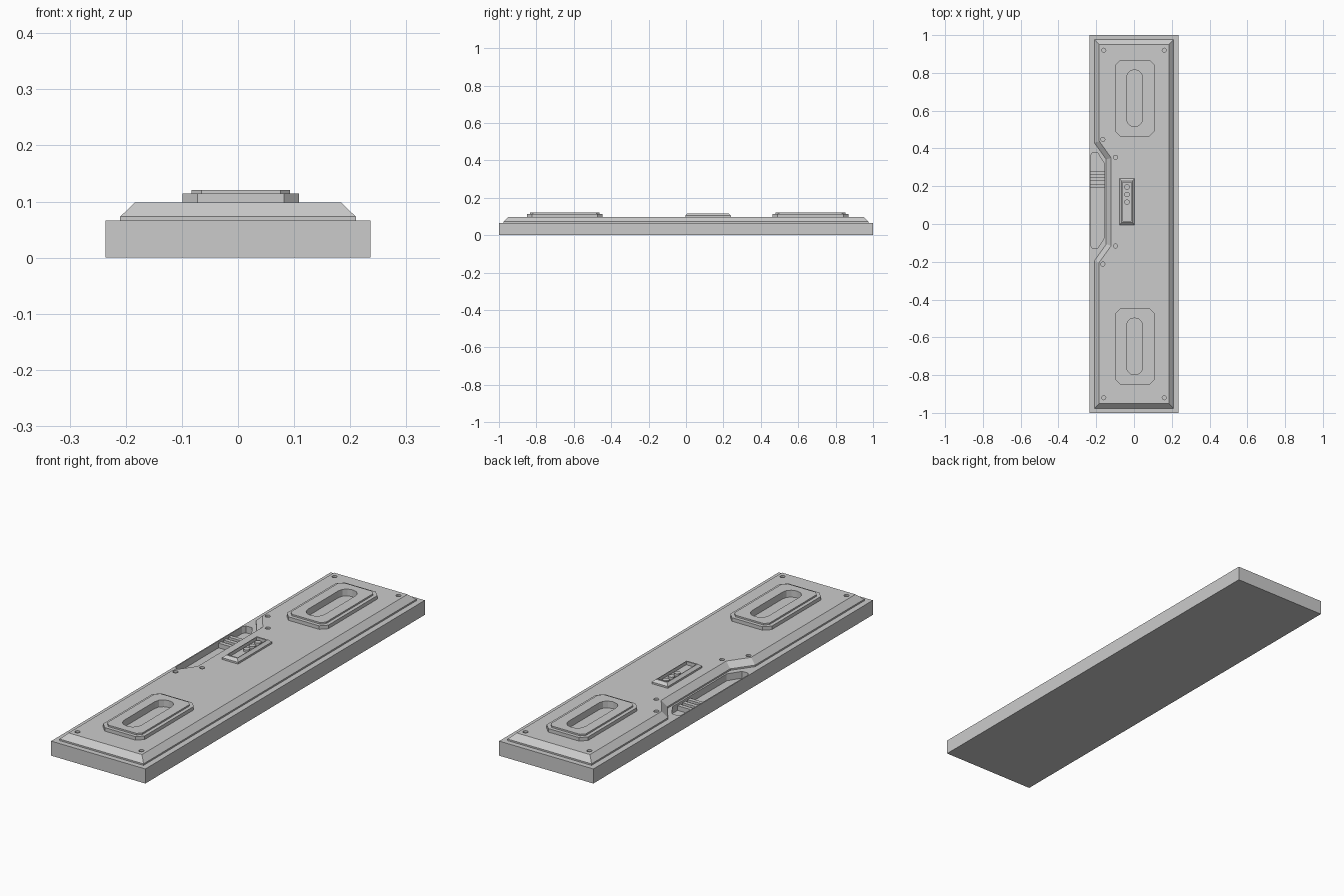
import bpy, bmesh, math
from mathutils import Vector

if "Cube" in bpy.data.objects:
    bpy.data.objects.remove(bpy.data.objects["Cube"])


def inset(pts, d):
    """Mitred inset of a counter-clockwise outline."""
    out = []
    for i, p in enumerate(pts):
        p, a, b = Vector(p), Vector(pts[i - 1]), Vector(pts[(i + 1) % len(pts)])
        u, v = (p - a).normalized(), (b - p).normalized()
        n1, n2 = Vector((-u.y, u.x)), Vector((-v.y, v.x))
        out.append(tuple(p + (n1 + n2) * d / (1 + n1.dot(n2))))
    return out


def rounded(cx, cy, w, l, r=0.0, seg=1):
    """Rectangle outline with cut or rounded corners."""
    if r == 0:
        seg = 0
    pts = []
    for k, (sx, sy) in enumerate([(1, 1), (-1, 1), (-1, -1), (1, -1)]):
        for j in range(seg + 1):
            a = math.pi / 2 * (k + (j / seg if seg else 0))
            pts.append((cx + sx * (w / 2 - r) + r * math.cos(a),
                        cy + sy * (l / 2 - r) + r * math.sin(a)))
    return pts


def circle(x, y, r, n=12):
    return [(x + r * math.cos(2 * math.pi * i / n),
             y + r * math.sin(2 * math.pi * i / n)) for i in range(n)]


def loft(name, outline, levels):
    """Closed solid from (inset, z) levels of one outline."""
    bm = bmesh.new()
    rings = [[bm.verts.new((x, y, z)) for x, y in (inset(outline, d) if d else outline)]
             for d, z in levels]
    n = len(outline)
    for lo, hi in zip(rings, rings[1:]):
        for i in range(n):
            j = (i + 1) % n
            bm.faces.new((lo[i], lo[j], hi[j], hi[i]))
    bm.faces.new(rings[0][::-1])
    bm.faces.new(rings[-1])
    me = bpy.data.meshes.new(name)
    bm.to_mesh(me)
    bm.free()
    ob = bpy.data.objects.new(name, me)
    bpy.context.collection.objects.link(ob)
    return ob


def cut(ob, outline, z0, z1):
    """Cut a prism out of an object."""
    cutter = loft("cutter", outline, [(0, z0), (0, z1)])
    cutter.hide_render = True
    mod = ob.modifiers.new("cut", "BOOLEAN")
    mod.operation, mod.solver, mod.object = "DIFFERENCE", "EXACT", cutter
    bpy.context.view_layer.objects.active = ob
    bpy.ops.object.modifier_apply(modifier=mod.name)
    bpy.data.objects.remove(cutter)


TOP = 0.098

# base slab with the side handle recess
base = loft("base_slab", rounded(0, 0, 0.472, 2), [(0, 0), (0, 0.066)])
recess = [(-0.155, -0.07), (-0.155, 0.318), (-0.192, 0.375), (-0.222, 0.375),
          (-0.231, 0.36), (-0.231, -0.112), (-0.222, -0.127), (-0.192, -0.127)]
cut(base, recess, 0.035, 0.1)

# slats inside the recess
for i in range(3):
    loft("recess_slat", rounded(-0.193, 0.20 + 0.036 * i, 0.076, 0.018),
         [(0, 0.03), (0, 0.056)])

# cover plate with a notch on the left and a chamfered rim
plate_outline = [(0.21, -0.976), (0.21, 0.976), (-0.21, 0.976), (-0.21, 0.43),
                 (-0.147, 0.342), (-0.147, -0.107), (-0.21, -0.195), (-0.21, -0.976)]
plate = loft("cover_plate", plate_outline, [(0, 0.066), (0, 0.073), (0.026, TOP)])

# screw holes at the corners and around the notch
holes = [(sx * 0.16, sy * 0.92) for sx in (-1, 1) for sy in (-1, 1)]
holes += [(x, 0.118 + s * d) for s in (-1, 1) for x, d in ((-0.165, 0.33), (-0.098, 0.235))]
for x, y in holes:
    cut(plate, circle(x, y, 0.011), 0.09, 0.12)

# two stepped end pads with a long slot
for cy in (0.666, -0.648):
    pad = loft("end_pad", rounded(0.005, cy, 0.208, 0.405, 0.027),
               [(0, TOP), (0, 0.114), (0.016, 0.114), (0.016, 0.121)])
    slot = rounded(0.003, cy, 0.085, 0.30, 0.04, 3)
    cut(pad, slot, 0.09, 0.14)
    cut(plate, slot, 0.09, 0.14)

# control panel: bevelled frame with a sunken tray
panel = loft("control_panel", rounded(-0.037, 0.118, 0.08, 0.244),
             [(0, TOP), (0, 0.106), (0.012, 0.117)])
cut(panel, rounded(-0.037, 0.118, 0.05, 0.206), 0.102, 0.14)

# round buttons in the tray
for i in range(3):
    loft("button", circle(-0.037, 0.196 - 0.04 * i, 0.014), [(0, 0.1), (0, 0.112)])
